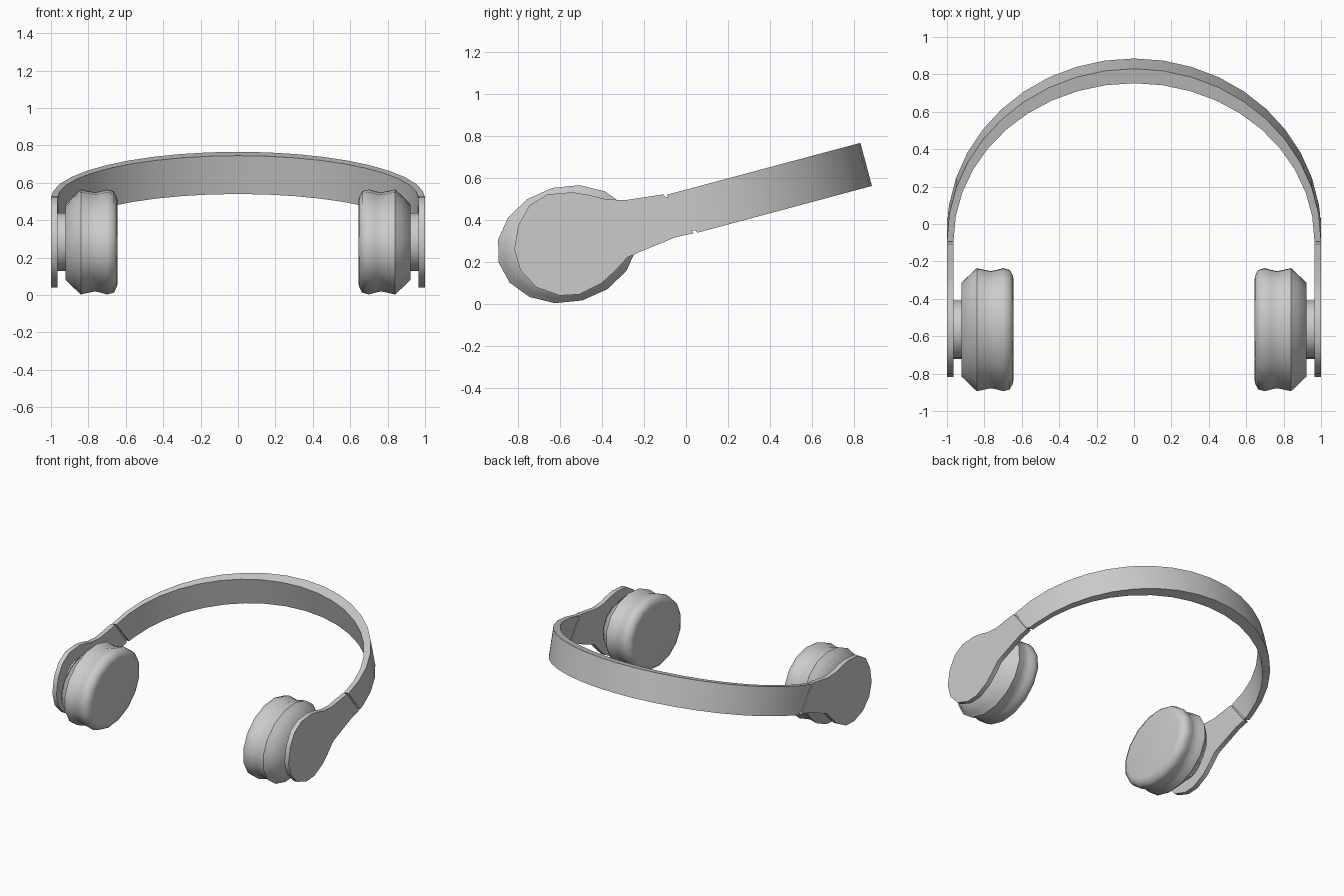
import bpy, bmesh
from math import sin, cos, asin, pi, radians

if "Cube" in bpy.data.objects:
    bpy.data.objects.remove(bpy.data.objects["Cube"])

TILT = radians(15)
CY, CZ = -0.565, 0.284          # ear cup centre


def finish(name, verts, faces, mirror=True, angle=40):
    me = bpy.data.meshes.new(name)
    me.from_pydata(verts, [], faces)
    bm = bmesh.new()
    bm.from_mesh(me)
    bmesh.ops.recalc_face_normals(bm, faces=bm.faces)
    bm.to_mesh(me)
    bm.free()
    ob = bpy.data.objects.new(name, me)
    bpy.context.collection.objects.link(ob)
    bpy.ops.object.select_all(action='DESELECT')
    ob.select_set(True)
    bpy.context.view_layer.objects.active = ob
    bpy.ops.object.shade_smooth_by_angle(angle=radians(angle))
    if mirror:
        ob.modifiers.new("mirror", 'MIRROR')
    return ob


def loft(name, rings, mirror=True, angle=40):
    """Skin closed rings of equal length and cap both ends."""
    n = len(rings[0])
    faces = [[r * n + i, r * n + (i + 1) % n, (r + 1) * n + (i + 1) % n, (r + 1) * n + i]
             for r in range(len(rings) - 1) for i in range(n)]
    faces += [list(range(n)), [(len(rings) - 1) * n + i for i in range(n)]]
    return finish(name, [v for r in rings for v in r], faces, mirror, angle)


def ellipse(x, a, b, n, tilt=TILT):
    pts = []
    for i in range(n):
        p, q = a * cos(2 * pi * i / n), b * sin(2 * pi * i / n)
        pts.append((x, CY + p * cos(tilt) - q * sin(tilt), CZ + p * sin(tilt) + q * cos(tilt)))
    return pts


def plate(name, outline, x0, x1):
    return loft(name, [[(x, y, z) for y, z in outline] for x in (x0, x1)])


# headband: tilted half ellipse, thicker at the crown, with oblique ends
U0, TOP, BOTTOM = 0.045, 0.525, 0.313
SEG = 20


def band_point(k, a, b, v, start):
    t = pi * k / SEG
    t = min(max(t, start), pi - start)
    x, u = a * cos(t), U0 + b * sin(t)
    return (x, u * cos(TILT) - v * sin(TILT), u * sin(TILT) + v * cos(TILT))


low_out, low_in = asin(0.095 / 0.955), asin(0.095 / 0.875)
loft("headband", [[band_point(k, 1.0, 0.955, TOP, 0),
                   band_point(k, 1.0, 0.955, BOTTOM, low_out),
                   band_point(k, 0.965, 0.875, BOTTOM, low_in),
                   band_point(k, 0.965, 0.875, TOP, 0)] for k in range(SEG + 1)],
     mirror=False)

# side arms: flat plates that widen into a disc over each cup
plate("side_arm", [(-.107, .521), (-.20, .507), (-.293, .493), (-.383, .498), (-.46, .518),
                   (-.54, .531), (-.66, .521), (-.745, .469), (-.798, .374), (-.817, .26),
                   (-.788, .16), (-.712, .079), (-.602, .04), (-.507, .045), (-.402, .098),
                   (-.331, .164), (-.279, .221), (-.22, .247), (-.05, .317), (.036, .336)],
      0.965, 1.0)

# small joint bridging the gap between arm and headband
plate("arm_joint", [(-.105, .508), (-.080, .508), (.050, .350), (.020, .350)], 0.971, 0.993)

# padded ear cups with a shallow groove around the middle
profile = [(.645, .055), (.648, .040), (.664, .010), (.70, 0), (.735, .010), (.765, .016),
           (.795, .010), (.84, 0), (.868, .026), (.923, .080)]
loft("ear_cup", [ellipse(x, .338 - d, .277 - d, 16) for x, d in profile], angle=48)

# round stems joining cups to arms
loft("cup_stem", [ellipse(x, .156, .156, 24) for x in (.91, .972)])
